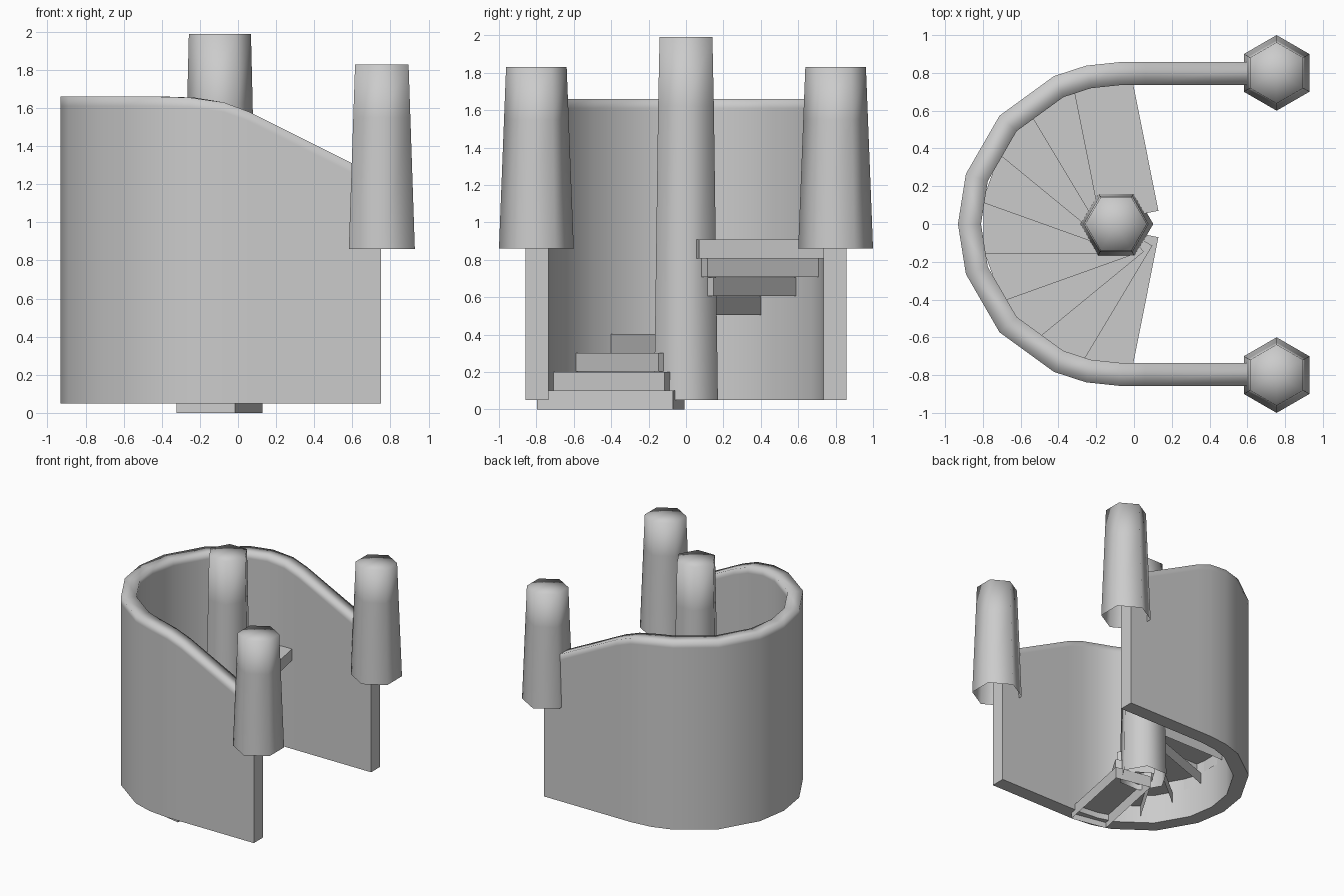
import bpy, bmesh
from math import sin, cos, pi, radians

cube = bpy.data.objects.get("Cube")
if cube:
    bpy.data.objects.remove(cube, do_unlink=True)

stone = bpy.data.materials.new("light_grey_stone")
stone.use_nodes = True
GREY = (0.6, 0.6, 0.6, 1)
stone.diffuse_color = GREY
stone.node_tree.nodes["Principled BSDF"].inputs["Base Color"].default_value = GREY


def finish(bm, name):
    mesh = bpy.data.meshes.new(name)
    bm.to_mesh(mesh)
    bm.free()
    mesh.materials.append(stone)
    obj = bpy.data.objects.new(name, mesh)
    bpy.context.collection.objects.link(obj)
    return obj


def bridge(bm, a, b, closed=True):
    """Smooth quads between two rings of vertices."""
    n = len(a)
    for i in range(n if closed else n - 1):
        j = (i + 1) % n
        bm.faces.new((a[i], a[j], b[j], b[i])).smooth = True


def post(name, x, y, turn, profile):
    """Tapered six-sided post, open below, with a softly shaded cap."""
    bm = bmesh.new()
    rings = []
    for r, z in profile:
        rings.append([bm.verts.new((x + r * cos(turn + i * pi / 3),
                                    y + r * sin(turn + i * pi / 3), z))
                      for i in range(6)])
    for low, high in zip(rings, rings[1:]):
        bridge(bm, low, high)
    tip = bm.verts.new((x, y, profile[-1][1]))
    top = rings[-1]
    for i in range(6):
        bm.faces.new((top[i], top[(i + 1) % 6], tip)).smooth = True
    return finish(bm, name)


def tread(name, angle, z, inner=0.04, outer=0.78, half=0.157, height=0.1):
    """Rectangular step turned about the stair axis, open underneath."""
    bm = bmesh.new()
    c, s = cos(angle), sin(angle)
    corners = [(inner, -half), (outer, -half), (outer, half), (inner, half)]
    low, high = [[bm.verts.new((AXIS_X + u * c - v * s, u * s + v * c, h))
                  for u, v in corners] for h in (z, z + height)]
    for i in range(4):
        j = (i + 1) % 4
        bm.faces.new((low[i], low[j], high[j], high[i]))
    bm.faces.new(high)
    return finish(bm, name)


# Curved wall: half circle with two straight arms whose tops slope down
CENTRE_X, OUTER, INNER, FLOOR, END_X = -0.075, 0.857, 0.735, 0.05, 0.75
half_path = [(END_X, 90, 1.235), (0.06, 90, 1.58), (CENTRE_X, 90, 1.63),
             (CENTRE_X, 102, 1.655)]
half_path += [(CENTRE_X, a, 1.66) for a in (114, 138, 162)]
path = half_path + [(CENTRE_X, 180, 1.66)]
path += [(x, 360 - a, z) for x, a, z in reversed(half_path)]

bm = bmesh.new()
sections = []
for x, a, top in path:
    c, s = cos(radians(a)), sin(radians(a))
    section = [(OUTER, FLOOR), (OUTER, top - 0.05), (OUTER, top),
               (INNER, top), (INNER, top - 0.05), (INNER, FLOOR)]
    sections.append([bm.verts.new((x + r * c, r * s, z)) for r, z in section])
for a, b in zip(sections, sections[1:]):
    bridge(bm, a, b, closed=False)
    bm.faces.new((a[5], a[0], b[0], b[5]))
for end in (sections[0], sections[-1]):
    bm.faces.new(end)
bmesh.ops.recalc_face_normals(bm, faces=bm.faces)
finish(bm, "curved_wall")

# Newel in the middle and a post at the end of each arm
post("centre_post", -0.095, 0, 0,
     [(0.197, 0.05), (0.172, 1.62), (0.163, 1.99)])
for side, y in (("right", -0.8), ("left", 0.8)):
    post(side + "_end_post", 0.755, y, pi / 6,
         [(0.2, 0.86), (0.173, 1.55), (0.162, 1.83)])

# Nine steps climbing around the axis
AXIS_X = -0.017
STEPS, FIRST, LAST = 9, 258.75, 101.25
for k in range(STEPS):
    angle = FIRST + (LAST - FIRST) * k / (STEPS - 1)
    tread(f"step_{k + 1}", radians(angle), k * 0.101)
